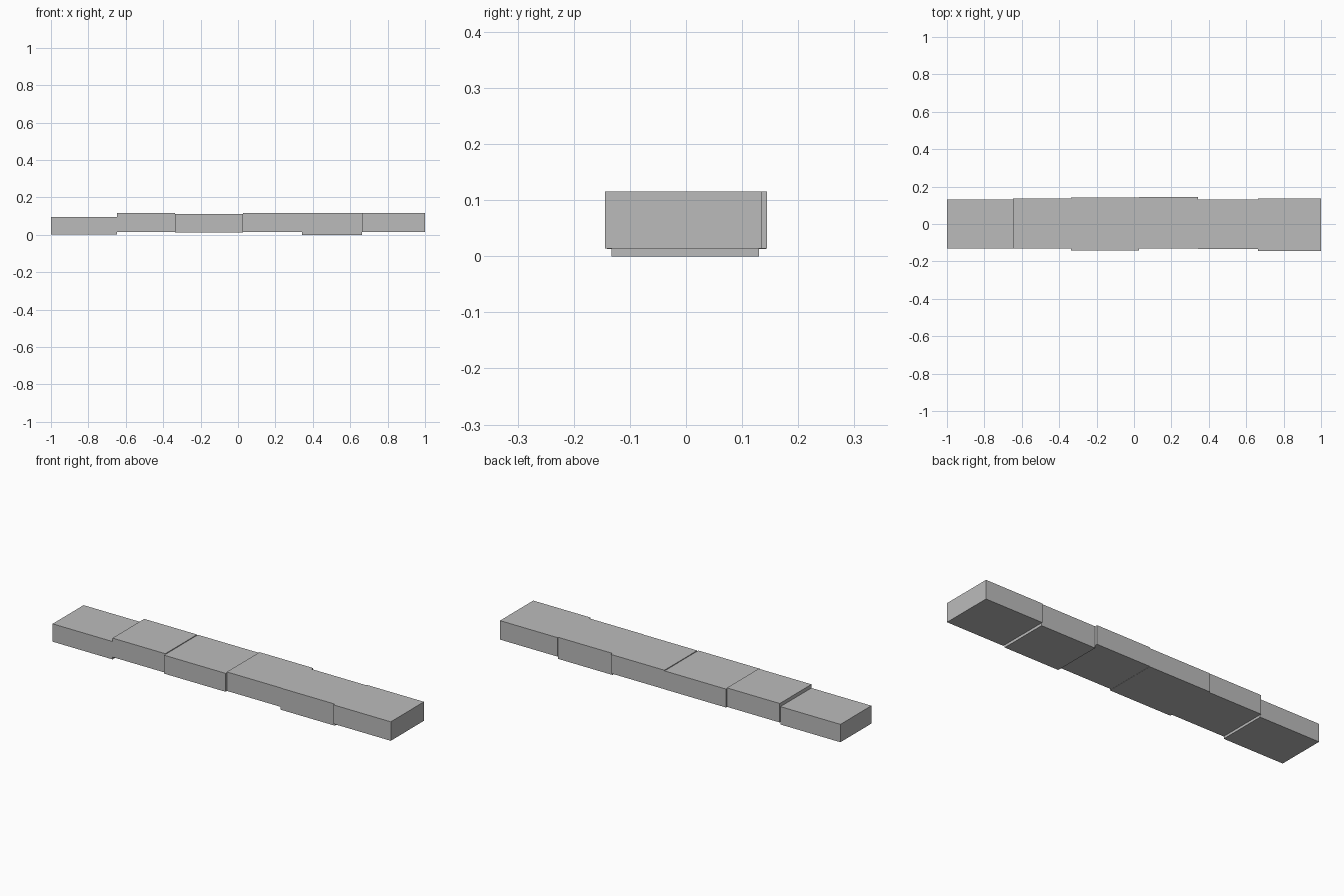
import bpy

# Remove the default object
cube = bpy.data.objects.get("Cube")
if cube:
    bpy.data.objects.remove(cube, do_unlink=True)

# Single grey finish
grey = bpy.data.materials.new("plain_grey")
grey.use_nodes = True
colour = (0.5, 0.5, 0.5, 1.0)
grey.diffuse_color = colour
grey.node_tree.nodes["Principled BSDF"].inputs["Base Color"].default_value = colour


def block(name, x, y, z):
    """Plain box between the given (low, high) limits."""
    bpy.ops.mesh.primitive_cube_add(size=1, location=[sum(r) / 2 for r in (x, y, z)])
    ob = bpy.context.object
    ob.name = name
    ob.scale = [hi - lo for lo, hi in (x, y, z)]
    bpy.ops.object.transform_apply(location=False, rotation=False, scale=True)
    ob.data.materials.append(grey)


# Row of slightly misaligned blocks, end to end
joints = [-1, -0.647, -0.336, 0.026, 0.342, 0.663, 1]
rows = [
    ("end_block_right", (-0.13, 0.13), (0.001, 0.096)),
    ("raised_block", (-0.131, 0.136), (0.014, 0.115)),
    ("wide_block", (-0.141, 0.143), (0.013, 0.111)),
    ("middle_block", (-0.131, 0.144), (0.014, 0.115)),
    ("deep_block", (-0.133, 0.13), (0, 0.115)),
    ("end_block_left", (-0.144, 0.135), (0.014, 0.115)),
]
for (name, y, z), x in zip(rows, zip(joints, joints[1:])):
    block(name, x, y, z)
